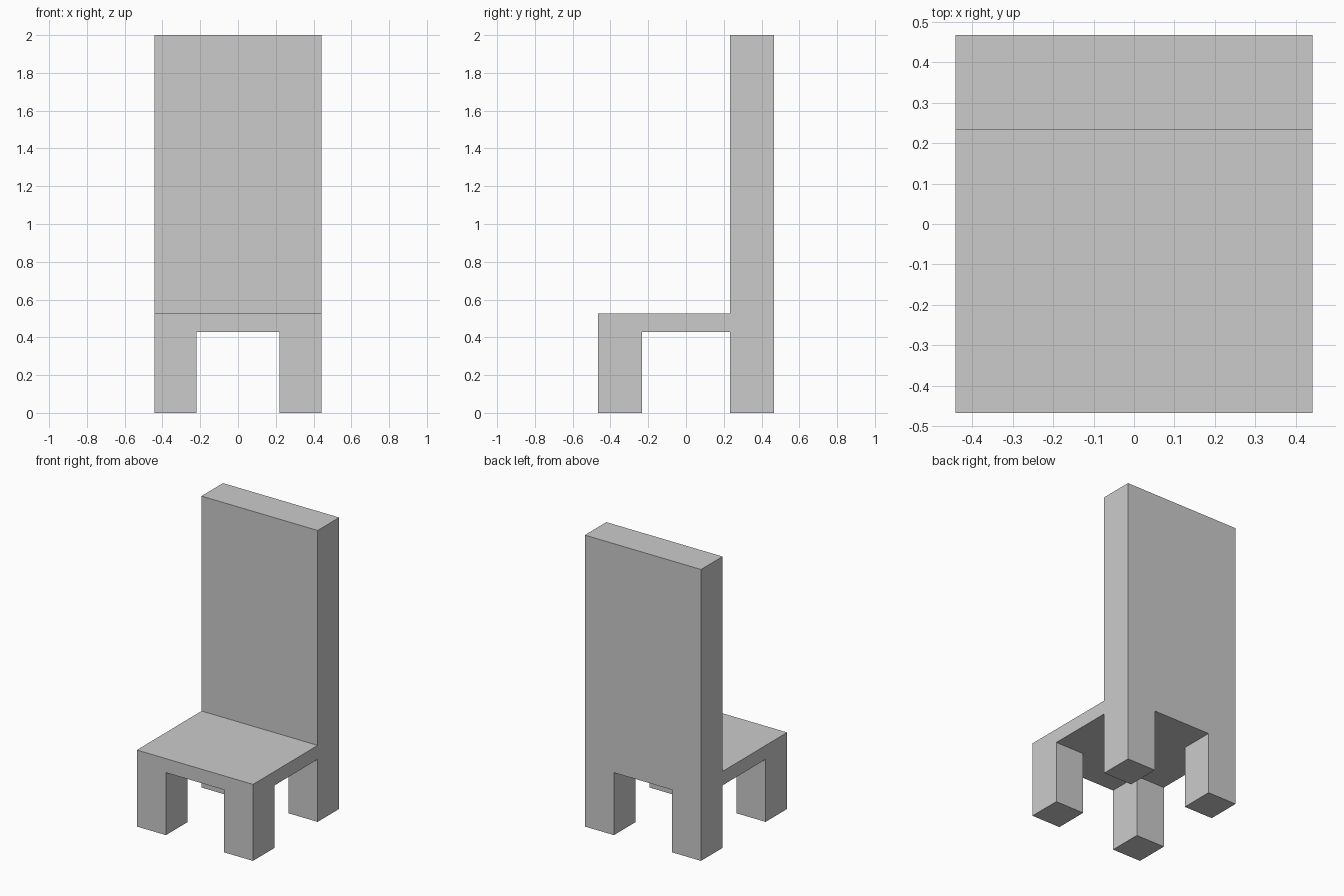
import bpy
import bmesh
from mathutils import Vector

if "Cube" in bpy.data.objects:
    bpy.data.objects.remove(bpy.data.objects["Cube"])

XS = (-0.441, -0.22, 0.22, 0.441)
YS = (-0.467, -0.234, 0.234, 0.467)
SEAT_BOTTOM, SEAT_TOP, BACK_TOP = 0.429, 0.525, 2.0

bm = bmesh.new()


def extrude(faces, dz, keep=False):
    """Extrude a face region straight up or down."""
    out = bmesh.ops.extrude_face_region(bm, geom=faces, use_keep_orig=keep)["geom"]
    verts = [g for g in out if isinstance(g, bmesh.types.BMVert)]
    bmesh.ops.translate(bm, verts=verts, vec=Vector((0, 0, dz)))
    old = [f for f in faces if f.is_valid]
    if not keep and old:
        bmesh.ops.delete(bm, geom=old, context="FACES_ONLY")
    return [g for g in out if isinstance(g, bmesh.types.BMFace)]


# Seat slab: 3 x 3 plan grid with thickness
grid = [[bm.verts.new((x, y, SEAT_BOTTOM)) for x in XS] for y in YS]
under = [[bm.faces.new((grid[j][i], grid[j][i + 1], grid[j + 1][i + 1], grid[j + 1][i]))
          for i in range(3)] for j in range(3)]
top = extrude([f for row in under for f in row], SEAT_TOP - SEAT_BOTTOM, keep=True)

# Legs: corner cells pulled down to the floor
for j in (0, 2):
    for i in (0, 2):
        extrude([under[j][i]], -SEAT_BOTTOM)

# Backrest: rear row pulled up
extrude([f for f in top if f.calc_center_median().y > YS[2]
         and f.calc_center_median().z > SEAT_TOP - 0.001], BACK_TOP - SEAT_TOP)

# Merge coplanar cells into clean flat faces
bmesh.ops.recalc_face_normals(bm, faces=bm.faces[:])
bmesh.ops.dissolve_limit(bm, angle_limit=0.01, verts=bm.verts[:], edges=bm.edges[:])

mesh = bpy.data.meshes.new("chair")
bm.to_mesh(mesh)
bm.free()
bpy.context.collection.objects.link(bpy.data.objects.new("chair", mesh))
